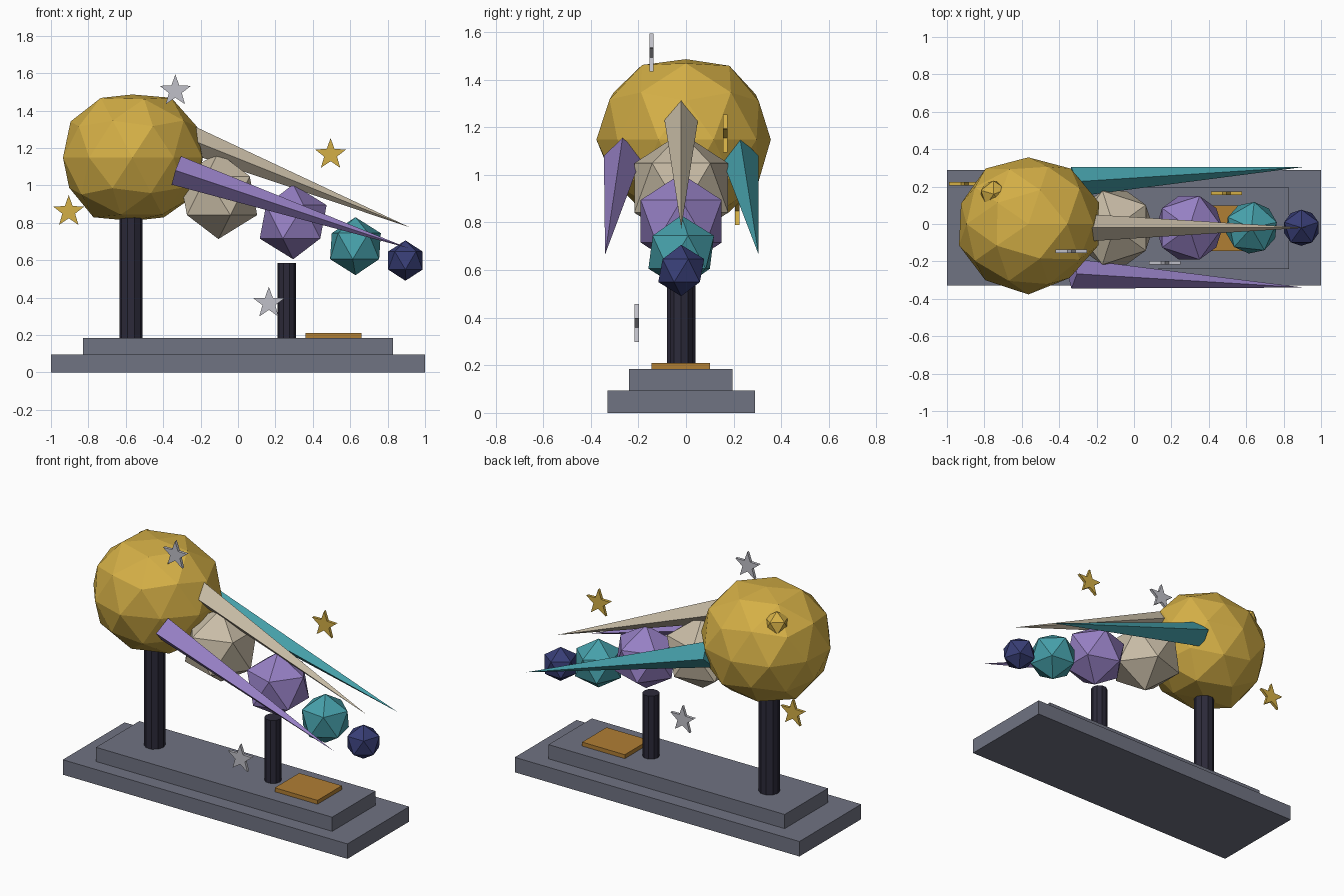
import bpy, bmesh, math, random
from mathutils import Vector, Matrix

old = bpy.data.objects.get("Cube")
if old:
    bpy.data.objects.remove(old, do_unlink=True)

MID = -0.02  # depth of the centre line


def material(name, rgb):
    # sRGB bytes to linear colour
    lin = [((c / 255 + 0.055) / 1.055) ** 2.4 for c in rgb] + [1.0]
    m = bpy.data.materials.new(name)
    m.use_nodes = True
    m.diffuse_color = lin
    m.node_tree.nodes["Principled BSDF"].inputs["Base Color"].default_value = lin
    return m


gold = material("gold", (212, 175, 70))
silver = material("silver", (192, 192, 200))
bronze = material("bronze", (176, 126, 52))
slate = material("slate grey", (112, 115, 130))
charcoal = material("charcoal", (44, 42, 58))
stone = material("warm stone", (200, 188, 166))
violet = material("violet", (150, 128, 196))
teal = material("teal", (70, 160, 170))
navy = material("navy", (56, 62, 118))


def finish(name, bm, mat):
    bmesh.ops.recalc_face_normals(bm, faces=bm.faces)
    mesh = bpy.data.meshes.new(name)
    bm.to_mesh(mesh)
    bm.free()
    mesh.materials.append(mat)
    ob = bpy.data.objects.new(name, mesh)
    bpy.context.collection.objects.link(ob)
    return ob


def box(name, x, y, z, mat):
    bm = bmesh.new()
    bmesh.ops.create_cube(bm, size=1)
    for v in bm.verts:
        v.co = [r[0] + (c + 0.5) * (r[1] - r[0]) for c, r in zip(v.co, (x, y, z))]
    return finish(name, bm, mat)


def post(name, x, radius, z0, z1):
    bm = bmesh.new()
    place = Matrix.Translation((x, MID, (z0 + z1) / 2)) @ Matrix.Rotation(math.pi / 2, 4, 'Z')
    bmesh.ops.create_cone(bm, cap_ends=True, segments=10, radius1=radius,
                          radius2=radius, depth=z1 - z0, matrix=place)
    return finish(name, bm, charcoal)


def gem(name, centre, radius, turn, mat):
    bm = bmesh.new()
    place = Matrix.Translation(centre) @ Matrix.Rotation(math.radians(turn), 4, 'Z')
    bmesh.ops.create_icosphere(bm, subdivisions=1, radius=radius, matrix=place)
    return finish(name, bm, mat)


def spike(name, base, tip, radius, mat):
    # four-sided cone with one edge along the top
    base, tip = Vector(base), Vector(tip)
    axis = (tip - base).normalized()
    side = axis.cross(Vector((0, 0, 1))).normalized()
    up = side.cross(axis)
    bm = bmesh.new()
    ring = [bm.verts.new(base + radius * d) for d in (up, side, -up, -side)]
    end = bm.verts.new(tip)
    bm.faces.new(ring)
    for i in range(4):
        bm.faces.new((ring[i], ring[(i + 1) % 4], end))
    return finish(name, bm, mat)


def star(name, centre, mat, outer=0.088, inner=0.036, thick=0.018):
    bm = bmesh.new()
    ring = []
    for i in range(10):
        r, a = (inner if i % 2 else outer), math.pi / 2 + i * math.pi / 5
        ring.append(bm.verts.new((r * math.cos(a), -thick / 2, r * math.sin(a))))
    face = bm.faces.new(ring)
    out = bmesh.ops.extrude_face_region(bm, geom=[face])["geom"]
    moved = [g for g in out if isinstance(g, bmesh.types.BMVert)]
    bmesh.ops.translate(bm, verts=moved, vec=(0, thick, 0))
    bmesh.ops.translate(bm, verts=bm.verts, vec=centre)
    return finish(name, bm, mat)


# Stepped plinth, plaque and posts
box("plinth_base", (-1, 1), (-0.33, 0.29), (0, 0.095), slate)
box("plinth_step", (-0.83, 0.83), (-0.24, 0.195), (0.095, 0.185), slate)
box("plaque", (0.36, 0.66), (-0.145, 0.1), (0.185, 0.21), bronze)
post("tall_post", -0.572, 0.062, 0.185, 0.9)
post("short_post", 0.26, 0.05, 0.185, 0.585)

# Large faceted head, slightly irregular, flattened above and below
random.seed(4)
bm = bmesh.new()
bmesh.ops.create_icosphere(bm, subdivisions=2, radius=1)
for v in bm.verts:
    v.co *= random.uniform(0.97, 1.04)
    v.co.x *= 0.385
    v.co.y *= 0.365
    v.co.z = max(-0.338, min(0.338, v.co.z * 0.365))
    v.co += Vector((-0.565, 0, 1.148))
finish("head", bm, gold)
gem("head_nugget", (-0.75, 0.16, 1.36), 0.08, 20, gold)

# Tail of shrinking gems
gem("tail_gem_1", (-0.105, MID, 0.945), 0.232, 180, stone)
gem("tail_gem_2", (0.295, MID, 0.805), 0.2, 0, violet)
gem("tail_gem_3", (0.628, MID, 0.675), 0.155, 12, teal)
gem("tail_gem_4", (0.895, MID, 0.598), 0.108, 18, navy)

# Long trailing spikes
spike("top_spike", (-0.29, MID, 1.26), (0.92, MID, 0.775), 0.075, stone)
spike("right_spike", (-0.33, -0.265, 1.08), (0.91, -0.34, 0.665), 0.08, violet)
spike("left_spike", (-0.33, 0.225, 1.08), (0.91, 0.305, 0.665), 0.08, teal)

# Floating stars
star("gold_star_high", (0.495, 0.165, 1.165), gold)
star("gold_star_low", (-0.905, 0.215, 0.86), gold)
star("silver_star_high", (-0.335, -0.145, 1.505), silver)
star("silver_star_low", (0.165, -0.207, 0.37), silver)
